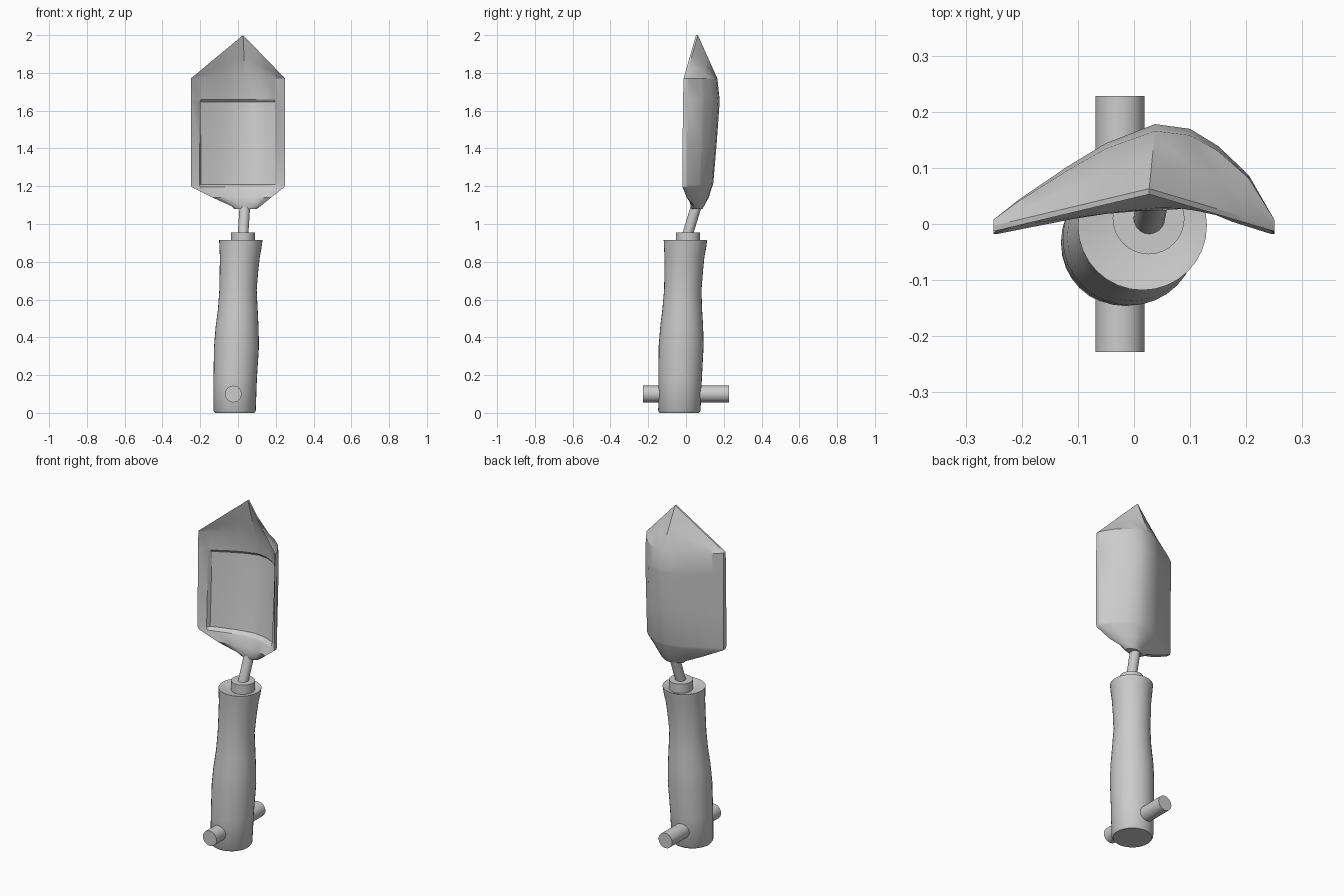
import bpy, bmesh, math
from mathutils import Vector

if "Cube" in bpy.data.objects:
    bpy.data.objects.remove(bpy.data.objects["Cube"])


def finish(name, bm, angle=35):
    bmesh.ops.remove_doubles(bm, verts=bm.verts, dist=0.0005)
    bmesh.ops.recalc_face_normals(bm, faces=bm.faces)
    me = bpy.data.meshes.new(name)
    bm.to_mesh(me)
    bm.free()
    ob = bpy.data.objects.new(name, me)
    bpy.context.collection.objects.link(ob)
    bpy.ops.object.select_all(action='DESELECT')
    ob.select_set(True)
    bpy.context.view_layer.objects.active = ob
    bpy.ops.object.shade_smooth_by_angle(angle=math.radians(angle))
    return ob


def bridge(bm, loops):
    n = len(loops[0])
    for a, b in zip(loops, loops[1:]):
        for i in range(n):
            j = (i + 1) % n
            bm.faces.new((a[i], a[j], b[j], b[i]))


def tube(name, rings, axis=(0, 0, 1), n=32):
    """Loft circles (x, y, z, radius) lying across the given axis."""
    bm = bmesh.new()
    q = Vector((0, 0, 1)).rotation_difference(Vector(axis))
    loops = []
    for x, y, z, r in rings:
        loops.append([bm.verts.new(Vector((x, y, z)) + q @ Vector(
            (r * math.cos(math.tau * i / n), r * math.sin(math.tau * i / n), 0)))
            for i in range(n)])
    bridge(bm, loops)
    bm.faces.new(loops[0])
    bm.faces.new(loops[-1])
    return finish(name, bm)


# Waisted, slightly leaning grip with a dished top
tube("handle", [
    (-.018, -.035, 0, .104), (-.018, -.035, .012, .112), (-.015, -.031, .18, .115),
    (-.008, -.026, .35, .119), (-.005, -.023, .45, .114), (-.001, -.02, .55, .105),
    (0, -.017, .65, .099), (.005, -.012, .75, .102), (.01, -.008, .83, .106),
    (.013, -.005, .87, .111), (.015, -.003, .915, .115),
    (.015, -.002, .912, .10), (.025, .008, .90, .06)])

# Cross pin, collar and bent neck rod
tube("cross_pin", [(-.025, -.228, .10, .044), (-.025, .228, .10, .044)], (0, 1, 0))
tube("collar", [(.026, .01, .89, .064), (.026, .01, .955, .064)])
tube("neck_rod", [(.024, -.005, .90, .028), (.027, .01, .95, .028),
                  (.038, .062, 1.12, .028)], (.05, .29, .95), 20)

# Blade cross-section: column position (-1..1) and depth fraction
COLS = [(-1, 0), (-.82, .21), (-.78, .25), (-.48, .55), (-.2, .8), (.15, 1),
        (.4, .95), (.6, .77), (.78, .52), (.82, .46), (1, 0)]
# Rows: z, left x, right x, edge y, edge half thickness, back depth, front depth, recess
ROWS = [
    (1.08, -.02, .10, .055, .004, .028, -.022, 0),
    (1.095, -.035, .12, .052, .008, .036, -.02, 0),
    (1.14, -.135, .175, .018, .014, .088, .025, 0),
    (1.195, -.245, .245, -.006, .012, .132, .075, 0),
    (1.21, -.25, .25, -.006, .012, .138, .085, .016),
    (1.42, -.25, .25, -.006, .012, .156, .12, .016),
    (1.645, -.25, .25, -.004, .012, .17, .14, .016),
    (1.66, -.25, .25, -.004, .012, .17, .142, 0),
    (1.77, -.25, .25, -.002, .010, .158, .122, 0),
]


def blade():
    bm = bmesh.new()
    loops = []
    for z, xl, xr, ey, th, db, df, rec in ROWS:
        back, front = [], []
        for i, (t, f) in enumerate(COLS):
            x = (xl + xr) / 2 + t * (xr - xl) / 2
            back.append(Vector((x, ey + th + db * f, z)))
            step = rec if 2 <= i <= 8 else 0
            # low down the front turns convex into the socket
            g = f if df > 0 else math.sqrt(max(0, 1 - t * t))
            y = ey - th + df * g + step
            front.append(Vector((x, min(y, back[-1].y - .008), z)))
        loops.append((back, front))
    # Pointed tip: sweep the shoulder section up to the gabled cutting edge
    sb, sf = loops[-1]
    for s in (.5, 1):
        out = []
        for side, off in ((sb, .005), (sf, -.005)):
            pts = []
            for p in side:
                u = (p.x + .25) / .277 if p.x < .027 else (.25 - p.x) / .223
                top = Vector((p.x, -.008 + .066 * u + off, 1.77 + .23 * u))
                if abs(p.x - .0375) < .001:      # ridge column meets the apex
                    top = Vector((.027, .058 + off, 2.0))
                pts.append(p.lerp(top, s))
            out.append(pts)
        loops.append(tuple(out))
    rings = [[bm.verts.new(p) for p in b + f[::-1]] for b, f in loops]
    bridge(bm, rings)
    bm.faces.new(rings[0])
    n = len(COLS)
    last = rings[-1]
    for i in range(n - 1):
        bm.faces.new((last[i], last[i + 1], last[2 * n - 2 - i], last[2 * n - 1 - i]))
    return finish("blade", bm, 30)


blade()
